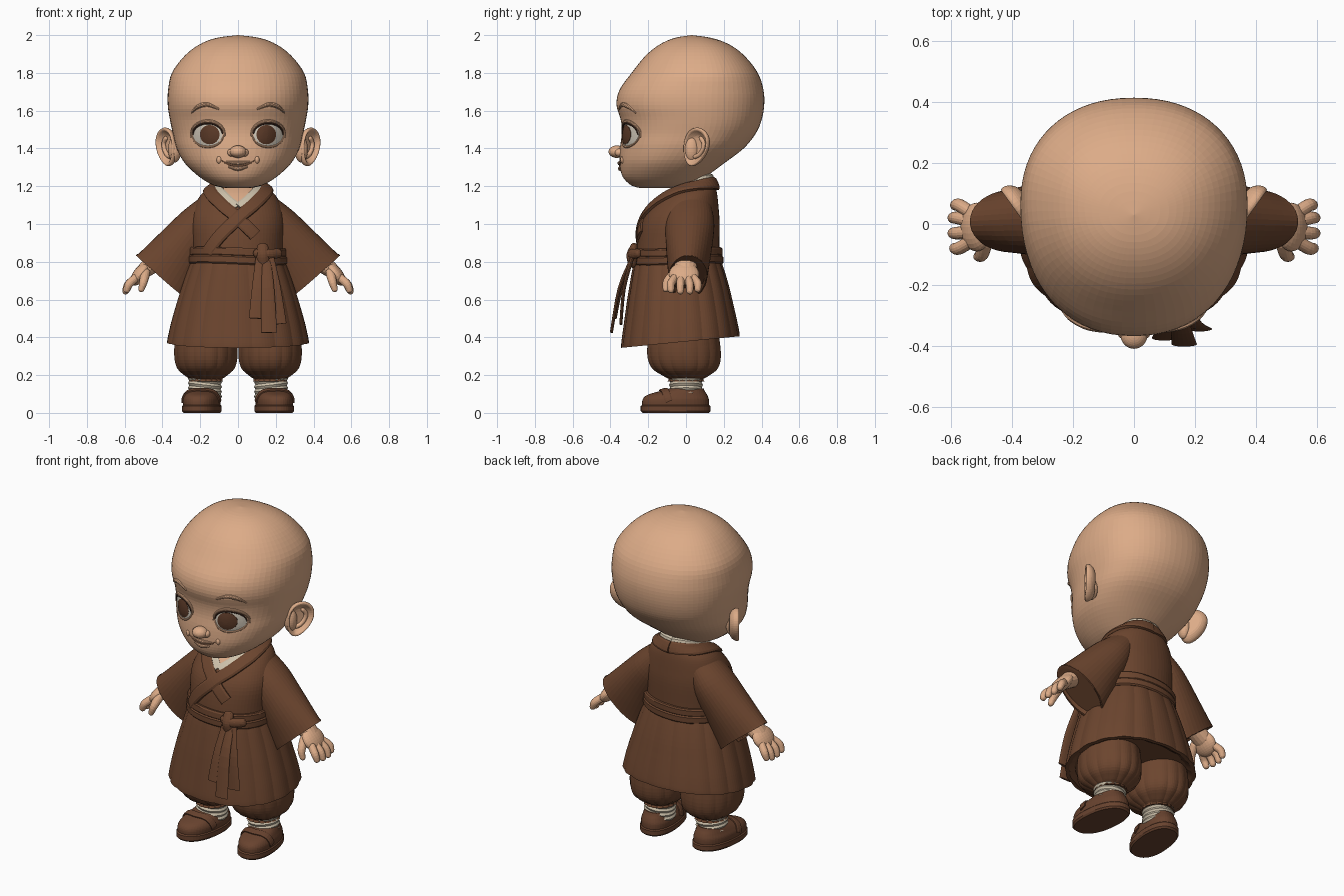
import bpy, bmesh, math
from mathutils import Vector, Matrix
from mathutils.bvhtree import BVHTree

cube = bpy.data.objects.get("Cube")
if cube:
    bpy.data.objects.remove(cube, do_unlink=True)

parts = []


def material(name, r, g, b):
    mat = bpy.data.materials.new(name)
    mat.use_nodes = True
    mat.diffuse_color = (r, g, b, 1)
    bsdf = mat.node_tree.nodes["Principled BSDF"]
    bsdf.inputs["Base Color"].default_value = (r, g, b, 1)
    bsdf.inputs["Roughness"].default_value = 0.8
    return mat


SKIN = material("warm skin", 0.72, 0.41, 0.245)
LIP = material("lip crease", 0.36, 0.17, 0.09)
ROBE = material("brown cloth", 0.15, 0.06, 0.028)
SHOE = material("brown shoe", 0.14, 0.056, 0.028)
CREAM = material("cream cloth", 0.62, 0.54, 0.41)
WHITE = material("eye white", 0.62, 0.56, 0.47)
IRIS = material("iris brown", 0.1, 0.04, 0.02)
LASH = material("lash brown", 0.06, 0.025, 0.015)


def finish(name, bm, mat, mirror):
    """Turn a bmesh into an object and return its surface tree for snapping."""
    bmesh.ops.remove_doubles(bm, verts=bm.verts, dist=1e-5)
    bmesh.ops.recalc_face_normals(bm, faces=bm.faces)
    tree = BVHTree.FromBMesh(bm)
    mesh = bpy.data.meshes.new(name)
    bm.to_mesh(mesh)
    bm.free()
    mesh.materials.append(mat)
    obj = bpy.data.objects.new(name, mesh)
    bpy.context.collection.objects.link(obj)
    if mirror:
        obj.modifiers.new("Mirror", "MIRROR").use_mirror_merge = False
    parts.append(obj)
    return tree


def bridge(name, rings, mat, mirror=False, hollow=False):
    """Join closed rings of points; a hollow part gets a rim and an inside."""
    if hollow:
        for index, scale in ((-1, 0.94), (-5, 0.86)):
            ring = rings[index]
            mid = sum(ring, Vector()) / len(ring)
            rings = rings + [[mid + (p - mid) * scale for p in ring]] if index == -1 else \
                rings[:-1] + [rings[-1], [mid + (p - mid) * scale for p in rings[-6]]]
    bm = bmesh.new()
    loops = [[bm.verts.new(p) for p in ring] for ring in rings]
    n = len(loops[0])
    for a, b in zip(loops, loops[1:]):
        for i in range(n):
            bm.faces.new((a[i], a[(i + 1) % n], b[(i + 1) % n], b[i]))
    bm.faces.new(loops[0])
    bm.faces.new(loops[-1])
    return finish(name, bm, mat, mirror)


def spline(rows, k):
    """Smooth curve through rows of numbers."""
    out = []
    for i in range(len(rows) - 1):
        four = rows[max(i - 1, 0)], rows[i], rows[i + 1], rows[min(i + 2, len(rows) - 1)]
        for j in range(k):
            t = j / k
            out.append([0.5 * (2 * b + (c - a) * t + (2 * a - 5 * b + 4 * c - d) * t * t
                               + (3 * b - a - 3 * c + d) * t ** 3) for a, b, c, d in zip(*four)])
    return out + [list(rows[-1])]


def loft(name, rows, mat, k=4, n=48, cx=0, power=2, mid=0.5, folds=0, warp=None, **kw):
    """Stack sections (z, half width, front y, back y, fold depth)."""
    rings = []
    for z, hx, yf, yb, *fold in spline(rows, k):
        ym, ring = yf + (yb - yf) * mid, []
        for i in range(n):
            a = math.tau * i / n
            c, s = [math.copysign(abs(v) ** (2 / power), v) for v in (math.cos(a), math.sin(a))]
            f = 1 + (fold[0] * abs(math.sin(folds * a)) if fold else 0)
            p = Vector((cx + hx * c * f, ym + (yb - ym if s > 0 else ym - yf) * s * f, z))
            ring.append(warp(p) if warp else p)
        rings.append(ring)
    return bridge(name, rings, mat, **kw)


def tube(name, rows, mat, k=4, n=16, ref=(0, 1, 0), dome=True, **kw):
    """Sweep an oval along rows of (x, y, z, radius, radius along ref)."""
    path = spline(rows, k)
    pts = [Vector(r[:3]) for r in path]
    stations = []
    for i, r in enumerate(path):
        t = (pts[min(i + 1, len(pts) - 1)] - pts[max(i - 1, 0)]).normalized()
        stations.append((pts[i], t, r[3], r[4]))
    if dome:
        for end, sign in ((0, -1), (-1, 1)):
            c, t, a, b = stations[end]
            cap = [(c + t * sign * min(a, b) * math.sin(f), t, a * math.cos(f), b * math.cos(f))
                   for f in (0.5, 1.0, 1.5)]
            stations = cap[::-1] + stations if end == 0 else stations + cap
    rings = []
    for c, t, a, b in stations:
        u = t.cross(Vector(ref)).normalized()
        v = u.cross(t)
        rings.append([c + u * a * math.cos(math.tau * i / n) + v * b * math.sin(math.tau * i / n)
                      for i in range(n)])
    return bridge(name, rings, mat, **kw)


def band(name, pts, width, lift, tree, mat, k=8, m=6, mirror=False):
    """Lay a strip of cloth along a path snapped to a surface."""
    path = [tree.find_nearest(Vector(p))[:2] for p in spline(pts, k)]
    rings = []
    for i, (c, normal) in enumerate(path):
        t = path[min(i + 1, len(path) - 1)][0] - path[max(i - 1, 0)][0]
        w = t.cross(normal).normalized()
        outer, inner = [], []
        for j in range(m + 1):
            loc, nor = tree.find_nearest(c + w * width * (j / m - 0.5))[:2]
            outer.append(loc + nor * lift * (0.7 if j in (0, m) else 1))
            inner.append(loc - nor * 0.01)
        rings.append(outer + inner[::-1])
    return bridge(name, rings, mat, mirror)


def blob(name, loc, radii, mat, mirror=False, tilt=0):
    bm = bmesh.new()
    mat4 = Matrix.Translation(loc) @ Matrix.Rotation(tilt, 4, "Y") @ Matrix.Diagonal((*radii, 1))
    bmesh.ops.create_uvsphere(bm, u_segments=24, v_segments=16, radius=1, matrix=mat4)
    return finish(name, bm, mat, mirror)


# Head
head = loft("head", [
    (1.19, 0.06, -0.24, -0.02), (1.205, 0.13, -0.29, 0.04), (1.25, 0.205, -0.335, 0.105),
    (1.32, 0.28, -0.352, 0.2), (1.4, 0.325, -0.35, 0.305), (1.48, 0.345, -0.34, 0.37),
    (1.55, 0.36, -0.345, 0.4), (1.63, 0.372, -0.368, 0.414), (1.71, 0.37, -0.352, 0.41),
    (1.8, 0.35, -0.288, 0.38), (1.89, 0.283, -0.215, 0.31), (1.95, 0.205, -0.14, 0.23),
    (1.985, 0.115, -0.06, 0.135), (2.0, 0, 0.03, 0.03)], SKIN, n=72, power=2.2, mid=0.55)


def on_face(x, z, lift=0.0, tree=head):
    hit = tree.ray_cast(Vector((x, -1, z)), Vector((0, 1, 0)))[0]
    hit = hit or head.ray_cast(Vector((x, -1, z)), Vector((0, 1, 0)))[0]
    return Vector((x, hit.y - lift, z))


def patch(name, cx, cz, rx, rz, lift, bulge, tree, mat):
    """Domed oval that follows the face."""
    rings = []
    for r, sink in ((1, 0.012), (1, 0), (0.8, 0), (0.6, 0), (0.4, 0), (0.2, 0), (0, 0)):
        rings.append([on_face(cx + rx * r * math.cos(math.tau * i / 32),
                              cz + rz * r * math.sin(math.tau * i / 32),
                              lift + bulge * (1 - r * r) - sink, tree) for i in range(32)])
    return bridge(name, rings, mat, True)


def face_line(name, pts, radius, lift, mat, mirror=False):
    rows = [(*on_face(x, z, lift), radius * f, radius * f) for x, z, f in pts]
    tube(name, rows, mat, n=10, mirror=mirror)


# Eyes, lids and brows
eye_x, eye_z = 0.16, 1.473
whites = patch("eye_whites", eye_x, eye_z, 0.078, 0.06, 0.002, 0.013, head, WHITE)
patch("irises", eye_x - 0.01, eye_z, 0.052, 0.051, 0.002, 0.003, whites, IRIS)


def lid(name, start, end, grow, radius, lift, mat):
    pts = []
    for i in range(9):
        a = math.radians(start + (end - start) * i / 8)
        pts.append((eye_x + (0.078 + grow) * math.cos(a), eye_z + (0.06 + grow) * math.sin(a),
                    0.5 + 0.5 * math.sin(math.pi * i / 8)))
    face_line(name, pts, radius, lift, mat, True)


lid("upper_lashes", 0, 175, 0.001, 0.006, 0.007, LASH)
lid("upper_lids", -8, 185, 0.011, 0.009, 0.003, SKIN)
lid("lower_lids", 190, 350, 0.005, 0.006, 0.002, SKIN)
face_line("brows", [(0.245, 1.59, 0.4), (0.21, 1.622, 1), (0.16, 1.632, 1), (0.105, 1.61, 0.5)],
          0.011, 0.0, SKIN, True)

# Nose and mouth
blob("nose", (0, -0.366, 1.383), (0.044, 0.044, 0.033), SKIN)
blob("nostril_wings", (0.034, -0.352, 1.378), (0.022, 0.026, 0.021), SKIN, True)
face_line("mouth_line", [(-0.088, 1.337, 0.5), (-0.05, 1.315, 1), (0, 1.308, 1),
                         (0.05, 1.315, 1), (0.088, 1.337, 0.5)], 0.004, 0.001, LIP)
face_line("lower_lip", [(-0.045, 1.302, 0.5), (0, 1.293, 1), (0.045, 1.302, 0.5)], 0.012, 0.0, SKIN)
face_line("upper_lip", [(-0.06, 1.329, 0.4), (0, 1.322, 1), (0.06, 1.329, 0.4)], 0.011, 0.0, SKIN)
blob("mouth_corners", on_face(0.1, 1.34, -0.006), (0.014, 0.014, 0.02), SKIN, True)

# Ears: cupped ovals that flare outward and back
out, up, face = Vector((0.58, 0.81, 0)), Vector((0, 0, 1)), Vector((0.81, -0.58, 0))
ear_u, ear_v = out * 0.94 - up * 0.34, up * 0.94 + out * 0.34


def ear_point(angle, scale, depth):
    s = math.sin(angle)
    return (Vector((0.375, 0.055, 1.407)) + ear_u * 0.076 * scale * (1 + 0.2 * s) * math.cos(angle)
            + ear_v * 0.105 * scale * s + face * depth)


bridge("ears", [[ear_point(math.tau * i / 40, r, d) for i in range(40)] for r, d in spline(
    [(0, -0.036), (0.6, -0.034), (0.9, -0.016), (1, 0.004), (0.96, 0.017), (0.85, 0.016),
     (0.72, 0.002), (0.5, -0.012), (0, -0.014)], 3)], SKIN, True)
tube("ear_folds", [(*ear_point(math.radians(a), 0.5, -0.008), 0.012, 0.012)
                   for a in (-80, -40, 0, 40, 80)], SKIN, ref=face, mirror=True)
blob("ear_roots", (0.335, 0.03, 1.395), (0.035, 0.04, 0.07), SKIN, True)

# Neck and robe body
loft("neck", [(1.08, 0.09, -0.06, 0.12), (1.3, 0.09, -0.06, 0.12)], SKIN)
torso = loft("robe_body", [
    (0.74, 0.24, -0.262, 0.175), (0.87, 0.243, -0.26, 0.176), (1.0, 0.25, -0.238, 0.178),
    (1.08, 0.235, -0.195, 0.173), (1.15, 0.2, -0.13, 0.166), (1.19, 0.155, -0.075, 0.158),
    (1.215, 0.12, -0.035, 0.15), (1.235, 0.105, -0.01, 0.14), (1.26, 0.1, 0, 0.132)],
    ROBE, k=5, n=72, power=2.2)

# Neckline: bare V, cream under collar, crossed lapels
band("bare_neck", [(0, -0.05, 1.21), (0, -0.12, 1.15), (0, -0.18, 1.085)], 0.15, 0.003, torso, SKIN)


def collar(name, side, pts, width, lift, mat):
    band(name, [(x * side, y, z) for x, y, z in pts], width, lift, torso, mat)


under = [(0, 0.14, 1.24), (0.1, 0.07, 1.228), (0.108, -0.045, 1.185), (0.062, -0.14, 1.135),
         (0.005, -0.18, 1.083)]
over = [(0, 0.15, 1.21), (0.12, 0.09, 1.2), (0.145, -0.05, 1.165), (0.085, -0.16, 1.095),
        (0, -0.21, 1.02), (-0.09, -0.24, 0.94), (-0.17, -0.24, 0.85)]
collar("under_collar_right", -1, under, 0.05, 0.008, CREAM)
collar("under_collar_left", 1, under, 0.05, 0.011, CREAM)
collar("lapel_right", -1, over[:6], 0.068, 0.014, ROBE)
collar("lapel_left", 1, over, 0.068, 0.021, ROBE)

# Sleeves, arms and hands
tube("sleeves", [(0.13, 0.02, 1.09, 0.085, 0.115), (0.2, 0.02, 0.995, 0.118, 0.13),
                 (0.3, 0.015, 0.86, 0.147, 0.12), (0.385, 0.01, 0.74, 0.175, 0.105),
                 (0.4, 0.01, 0.72, 0.18, 0.103)],
     ROBE, k=5, n=40, dome=False, mirror=True, hollow=True)
tube("forearms", [(0.3, 0, 0.9, 0.06, 0.06), (0.42, 0, 0.815, 0.055, 0.06),
                  (0.5, -0.005, 0.75, 0.04, 0.06)], SKIN, mirror=True)
blob("palms", (0.517, -0.01, 0.735), (0.037, 0.08, 0.072), SKIN, True, math.radians(-38))
for label, y0, y1, reach in (("index", -0.06, -0.08, 0.9), ("middle", -0.026, -0.03, 1),
                             ("ring", 0.01, 0.02, 1), ("little", 0.04, 0.062, 0.85)):
    tube(label + "_fingers", [(0.54, y0, 0.715, 0.022, 0.021),
                              (0.54 + 0.04 * reach, y1, 0.715 - 0.035 * reach, 0.022, 0.021),
                              (0.54 + 0.055 * reach, y1, 0.715 - 0.07 * reach, 0.018, 0.018)],
         SKIN, mirror=True)
tube("thumbs", [(0.49, -0.06, 0.74, 0.026, 0.026), (0.5, -0.1, 0.695, 0.022, 0.022),
                (0.512, -0.107, 0.655, 0.016, 0.016)], SKIN, mirror=True)

# Pleated skirt with a hem that dips at the front
loft("robe_skirt", [
    (0.83, 0.235, -0.26, 0.17, 0), (0.78, 0.255, -0.275, 0.19, 0.02), (0.65, 0.3, -0.298, 0.228, 0.02),
    (0.5, 0.345, -0.322, 0.26, 0.018), (0.41, 0.366, -0.336, 0.276, 0.018),
    (0.378, 0.372, -0.338, 0.279, 0.018)],
    ROBE, k=5, n=144, power=2.2, folds=9, hollow=True,
    warp=lambda p: p + Vector((0, 0, 0.44 * max(0, 0.6 - p.z) * p.y)))

# Belt wraps, knot and hanging ends
for label, z, lift in (("lower", 0.81, 0.022), ("upper", 0.851, 0.018)):
    ring = [(0.25 * math.sin(a), -0.04 + 0.22 * math.cos(a), z + 0.006 * math.sin(2 * a))
            for a in [math.tau * i / 16 for i in range(17)]]
    band(label + "_belt", ring, 0.046, lift, torso, ROBE)
tube("belt_knot", [(0.13, -0.275, 0.88, 0.03, 0.02), (0.132, -0.285, 0.835, 0.036, 0.03),
                   (0.135, -0.285, 0.79, 0.032, 0.022)], ROBE)
tube("knot_loop", [(0.1, -0.28, 0.845, 0.025, 0.02), (0.16, -0.285, 0.84, 0.028, 0.022),
                   (0.215, -0.255, 0.845, 0.025, 0.018)], ROBE)
for label, x0, x1, y1, z1 in (("short", 0.115, 0.1, -0.375, 0.5), ("long", 0.15, 0.165, -0.395, 0.425),
                              ("side", 0.17, 0.215, -0.345, 0.47)):
    tube(label + "_belt_end", [(x0, -0.285, 0.82, 0.022, 0.01),
                               ((x0 + x1) / 2, (y1 - 0.31) / 2, 0.66, 0.034, 0.009),
                               (x1, y1, z1, 0.042, 0.008)], ROBE, dome=False)

# Gathered trousers and wrapped ankles
loft("trousers", [
    (0.52, 0.14, -0.17, 0.15, 0), (0.4, 0.162, -0.198, 0.175, 0.01), (0.3, 0.166, -0.203, 0.183, 0.02),
    (0.235, 0.148, -0.175, 0.165, 0.035), (0.195, 0.105, -0.115, 0.115, 0.05),
    (0.18, 0.085, -0.09, 0.09, 0.05), (0.165, 0.088, -0.095, 0.095, 0.06)],
    ROBE, n=96, cx=0.17, folds=8, mirror=True)
loft("ankle_wraps", [(0.085 + 0.0125 * i, *[f * (0.083 + 0.007 * (i % 2)) for f in (1, -1, 1)])
                     for i in range(9)], CREAM, k=2, cx=0.175, mirror=True,
     warp=lambda p: p + Vector((0, 0, 0.12 * (p.x - 0.175))))


# Shoes, toes turned slightly out
def toe_out(p):
    return p + Vector((-0.1 * p.y, 0, 0))


loft("soles", [(0, 0.095, -0.23, 0.12), (0.01, 0.102, -0.24, 0.13), (0.036, 0.102, -0.24, 0.13),
               (0.042, 0.096, -0.232, 0.124)], SHOE, k=1, cx=0.186, power=2.3, warp=toe_out, mirror=True)
shoe = loft("shoe_uppers", [
    (0.035, 0.096, -0.232, 0.122), (0.07, 0.097, -0.23, 0.121), (0.095, 0.088, -0.205, 0.112),
    (0.115, 0.078, -0.14, 0.1), (0.13, 0.068, -0.085, 0.093)], SHOE, cx=0.186, power=2.3,
    warp=toe_out, mirror=True)
band("shoe_straps", [(0.1, -0.09, 0.06), (0.14, -0.11, 0.11), (0.196, -0.125, 0.13),
                     (0.25, -0.11, 0.11), (0.3, -0.09, 0.06)], 0.04, 0.009, shoe, SHOE, mirror=True)

# Smooth shading with sharp rims kept
for obj in bpy.context.view_layer.objects:
    obj.select_set(obj in parts)
bpy.context.view_layer.objects.active = parts[0]
bpy.ops.object.shade_smooth_by_angle(angle=math.radians(45))
